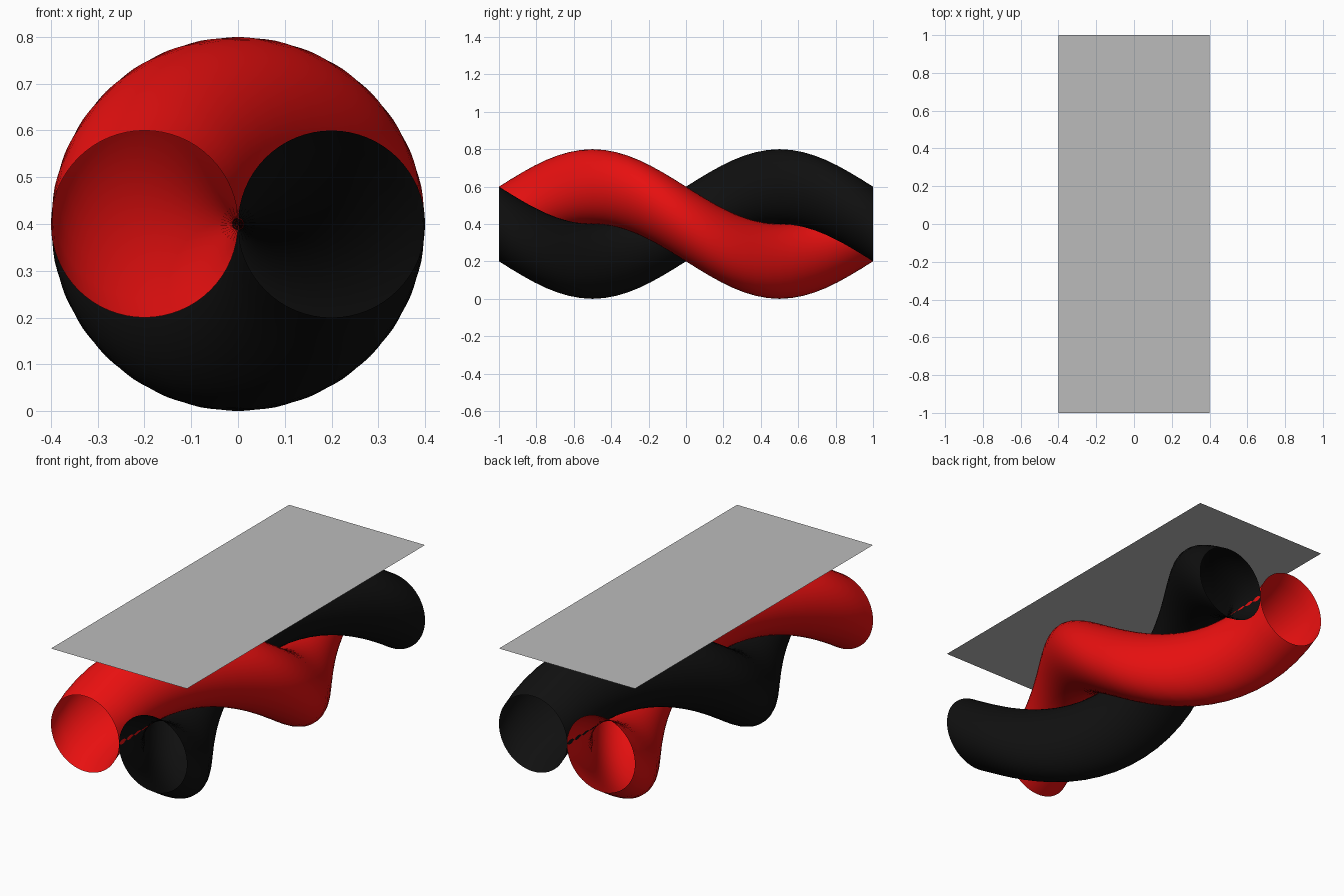
import bpy, bmesh
from math import pi, cos, sin
from mathutils import Matrix, Vector

if "Cube" in bpy.data.objects:
    bpy.data.objects.remove(bpy.data.objects["Cube"])

AXIS_Z = 0.4      # height of the twist axis
R = 0.2           # tube radius, also its distance from the axis
SIDES, STEPS = 64, 32


def material(name, rgb):
    m = bpy.data.materials.new(name)
    m.diffuse_color = (*rgb, 1)
    m.use_nodes = True
    m.node_tree.nodes["Principled BSDF"].inputs["Base Color"].default_value = m.diffuse_color
    return m


def add_object(name, bm, mat):
    mesh = bpy.data.meshes.new(name)
    bm.to_mesh(mesh)
    bm.free()
    mesh.materials.append(mat)
    ob = bpy.data.objects.new(name, mesh)
    bpy.context.collection.objects.link(ob)
    return ob


def twisted_tube(name, side, mat):
    """Open circle touching the axis, screwed one full turn along y."""
    bm = bmesh.new()
    rings = []
    for i in range(STEPS + 1):
        t = i / STEPS
        turn = Matrix.Translation((0, 2 * t - 1, AXIS_Z)) @ Matrix.Rotation(2 * pi * t, 4, 'Y')
        ring = []
        for k in range(SIDES):
            a = 2 * pi * k / SIDES
            ring.append(bm.verts.new(turn @ Vector((side * R + R * cos(a), 0, R * sin(a)))))
        rings.append(ring)
    for a, b in zip(rings, rings[1:]):
        for k in range(SIDES):
            n = (k + 1) % SIDES
            f = bm.faces.new((a[k], a[n], b[n], b[k]))
            f.smooth = True
            # keep normals pointing out of the tube
            f.normal_update()
            ca = sum((v.co for v in a), Vector()) / SIDES
            cb = sum((v.co for v in b), Vector()) / SIDES
            if f.normal.dot(f.calc_center_median() - (ca + cb) / 2) < 0:
                f.normal_flip()
    return add_object(name, bm, mat)


red = material("red", (0.8, 0.005, 0.005))
black = material("black", (0.005, 0.005, 0.005))
grey = material("grey", (0.5, 0.5, 0.5))

# Two intertwined tubes
twisted_tube("red_tube", -1, red)
twisted_tube("black_tube", 1, black)

# Flat sheet resting on the tubes
bm = bmesh.new()
bm.faces.new([bm.verts.new((x, y, 0.8)) for x, y in ((-0.4, -1), (0.4, -1), (0.4, 1), (-0.4, 1))])
add_object("top_sheet", bm, grey)
